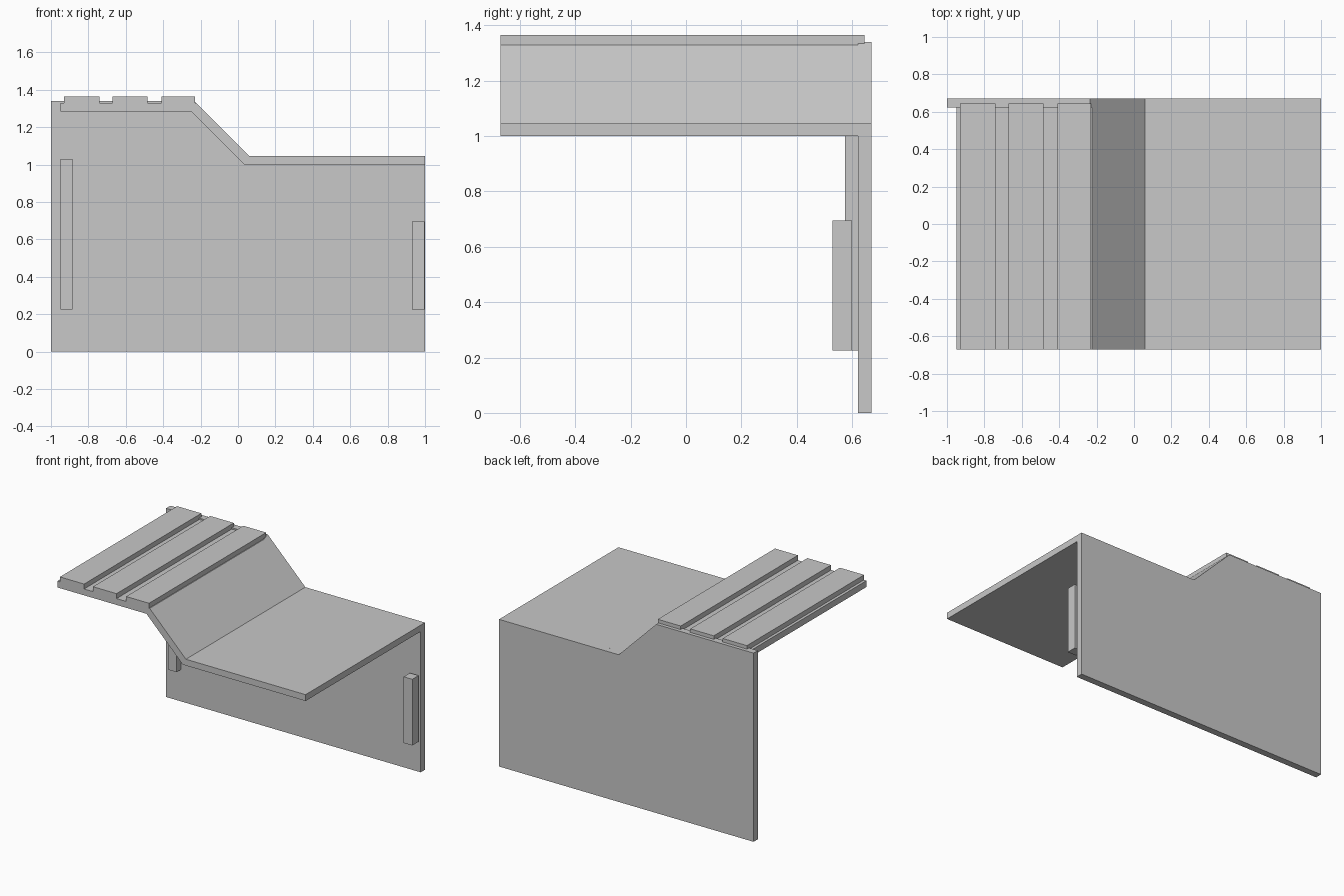
import bpy
import bmesh

cube = bpy.data.objects.get("Cube")
if cube:
    bpy.data.objects.remove(cube, do_unlink=True)

GREY = (0.58, 0.58, 0.58, 1.0)
grey = bpy.data.materials.new("light_grey")
grey.use_nodes = True
grey.diffuse_color = GREY
grey.node_tree.nodes["Principled BSDF"].inputs["Base Color"].default_value = GREY


def extrude_profile(name, profile, y0, y1):
    """Extrude an x-z outline from y0 back to y1."""
    bm = bmesh.new()
    face = bm.faces.new([bm.verts.new((x, y0, z)) for x, z in profile])
    result = bmesh.ops.extrude_face_region(bm, geom=[face])
    moved = [v for v in result["geom"] if isinstance(v, bmesh.types.BMVert)]
    bmesh.ops.translate(bm, vec=(0, y1 - y0, 0), verts=moved)
    bmesh.ops.recalc_face_normals(bm, faces=bm.faces)
    mesh = bpy.data.meshes.new(name)
    bm.to_mesh(mesh)
    bm.free()
    mesh.materials.append(grey)
    obj = bpy.data.objects.new(name, mesh)
    bpy.context.collection.objects.link(obj)
    return obj


def block(name, x0, x1, y0, y1, z0, z1):
    return extrude_profile(name, [(x0, z0), (x1, z0), (x1, z1), (x0, z1)], y0, y1)


FRONT, WALL, BACK = -0.67, 0.622, 0.67

# Upright back wall following the stepped roof line
extrude_profile("back_wall", [(-1, 0), (1, 0), (1, 1.045), (0.06, 1.045),
                              (-0.235, 1.34), (-1, 1.34)], WALL, BACK)

# Folded roof sheet: upper deck, slope and lower deck
extrude_profile("roof_sheet", [(-0.95, 1.285), (-0.25, 1.285), (0.035, 1.0),
                               (1, 1.0), (1, 1.045), (0.06, 1.045),
                               (-0.225, 1.33), (-0.95, 1.33)], FRONT, WALL)

# Raised planks on the upper deck
for i, (x0, x1) in enumerate([(-0.93, -0.74), (-0.67, -0.485), (-0.41, -0.23)]):
    block(f"roof_plank_{i + 1}", x0, x1, FRONT, 0.645, 1.33, 1.365)

# Vertical battens on the inside of the wall
block("tall_batten", -0.95, -0.885, 0.575, WALL, 0.225, 1.03)
block("short_batten", 0.93, 0.998, 0.53, 0.6, 0.225, 0.695)
